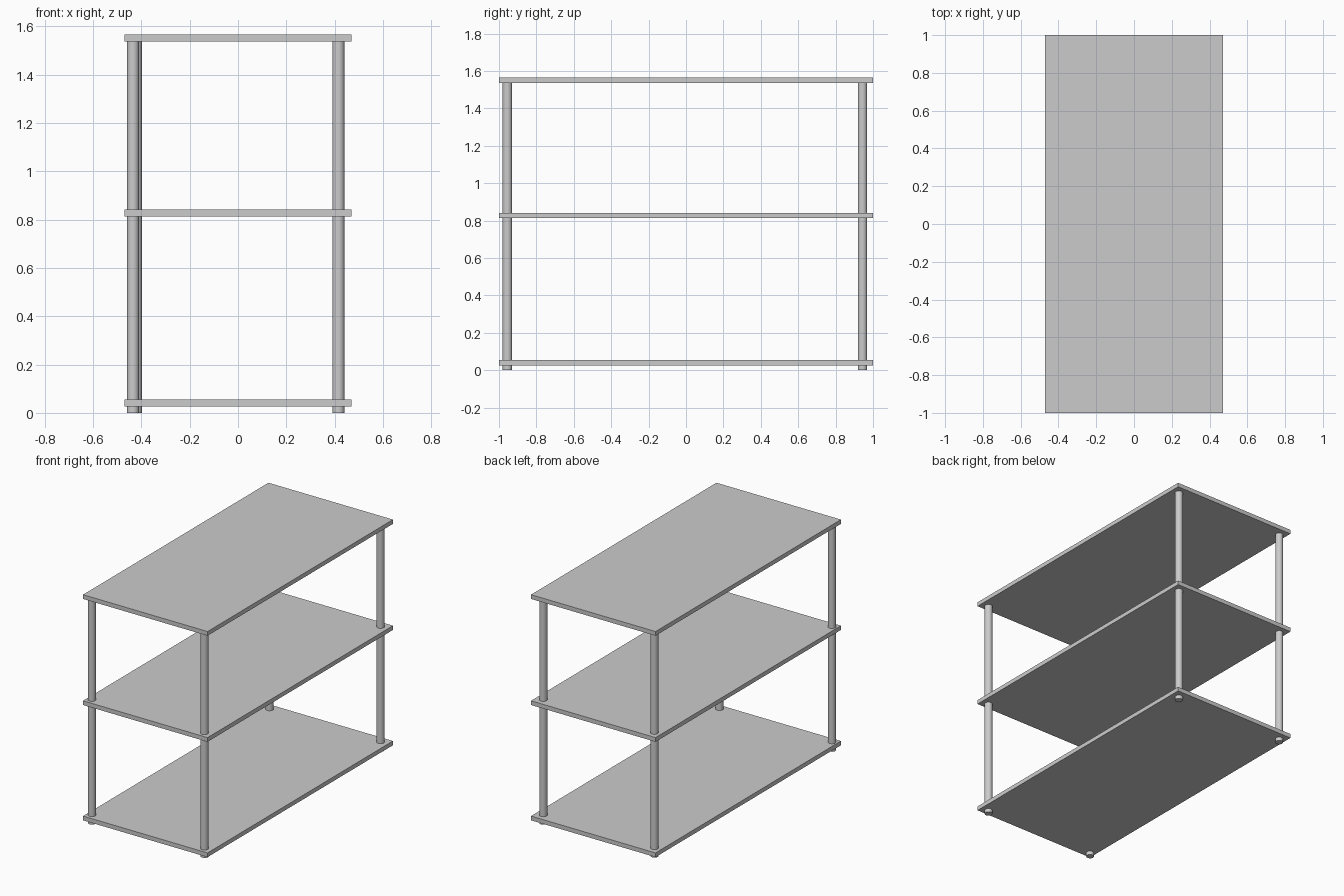
import bpy

if "Cube" in bpy.data.objects:
    bpy.data.objects.remove(bpy.data.objects["Cube"])

SHELF_X, SHELF_Y, SHELF_T = 0.94, 2.0, 0.029
POST_R, POST_H = 0.025, 1.55


def shelf(name, z):
    bpy.ops.mesh.primitive_cube_add(size=1, location=(0, 0, z))
    ob = bpy.context.object
    ob.name = name
    ob.scale = (SHELF_X, SHELF_Y, SHELF_T)
    bpy.ops.object.transform_apply(location=False, rotation=False, scale=True)


def post(name, x, y):
    bpy.ops.mesh.primitive_cylinder_add(
        vertices=32, radius=POST_R, depth=POST_H, location=(x, y, POST_H / 2))
    bpy.context.object.name = name
    bpy.ops.object.shade_smooth_by_angle()


# Three flat boards
for name, z in (("bottom_shelf", 0.04), ("middle_shelf", 0.827), ("top_shelf", 1.551)):
    shelf(name, z)

# Round corner posts running from the floor into the top board
for name, x, y in (("front_left_post", -0.434, -0.955),
                   ("front_right_post", 0.416, -0.955),
                   ("back_left_post", -0.423, 0.944),
                   ("back_right_post", 0.416, 0.944)):
    post(name, x, y)
